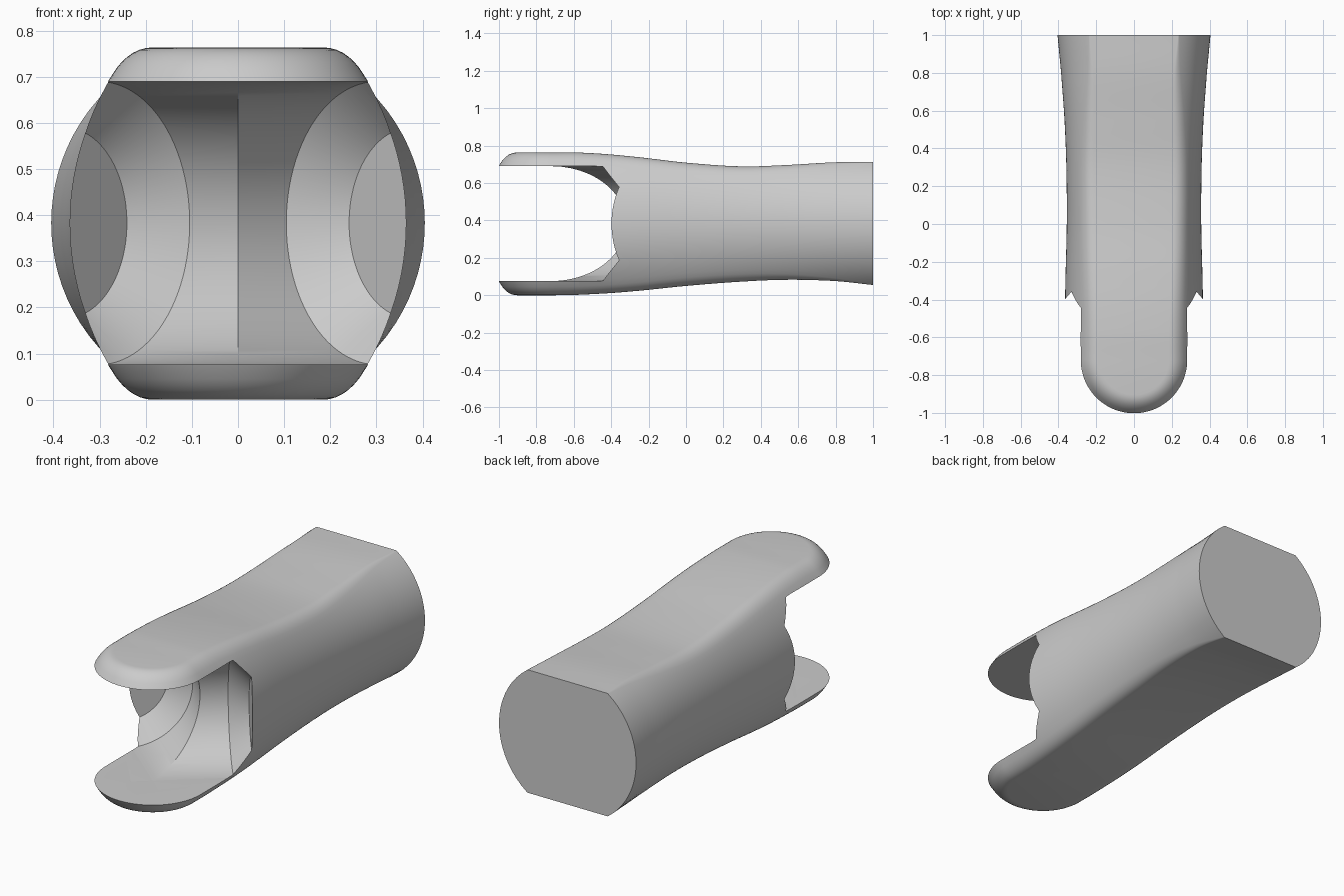
import bpy, bmesh
from math import sin, cos, pi, sqrt, radians
from mathutils import Vector, Matrix

if "Cube" in bpy.data.objects:
    bpy.data.objects.remove(bpy.data.objects["Cube"])

MID = 0.383          # height of the long axis
TIP = -0.72          # centre of the rounded fork ends
SLOT = 0.307         # half height of the fork slot
ALPHA = radians(40)  # tilt of the two slot barrels

grey = bpy.data.materials.new("plain_grey")
grey.use_nodes = True
grey.diffuse_color = (0.6, 0.6, 0.6, 1)
grey.node_tree.nodes["Principled BSDF"].inputs["Base Color"].default_value = (0.6, 0.6, 0.6, 1)


def make_object(name, bm):
    bmesh.ops.remove_doubles(bm, verts=bm.verts, dist=0.00005)
    bmesh.ops.recalc_face_normals(bm, faces=bm.faces)
    mesh = bpy.data.meshes.new(name)
    bm.to_mesh(mesh)
    bm.free()
    mesh.materials.append(grey)
    obj = bpy.data.objects.new(name, mesh)
    bpy.context.collection.objects.link(obj)
    return obj


# Stations along the handle: y, half width, side arc radius, top, bottom, edge rounding
STATIONS = [
    (-0.72, 0.367, 0.595, 0.763, 0.0, 0.045),
    (-0.55, 0.367, 0.595, 0.762, 0.004, 0.045),
    (-0.3, 0.363, 0.59, 0.743, 0.020, 0.045),
    (0.0, 0.356, 0.55, 0.709, 0.050, 0.045),
    (0.3, 0.358, 0.49, 0.689, 0.073, 0.04),
    (0.55, 0.368, 0.45, 0.697, 0.083, 0.03),
    (0.8, 0.386, 0.42, 0.711, 0.076, 0.015),
    (1.0, 0.405, 0.405, 0.712, 0.055, 0.002),
]


def smooth_stations(steps=7):
    pts = [Vector(s) for s in STATIONS]
    out = []
    for i in range(len(pts) - 1):
        a, b = pts[i], pts[i + 1]
        ta = (b - pts[i - 1]) / 2 if i else (b - a) * 0
        tb = (pts[i + 2] - a) / 2 if i + 2 < len(pts) else b - a
        for k in range(steps):
            t = k / steps
            p = (a * (2*t**3 - 3*t**2 + 1) + ta * (t**3 - 2*t**2 + t)
                 + b * (3*t**2 - 2*t**3) + tb * (t**3 - t**2))
            p[0] = a[0] + (b[0] - a[0]) * t
            out.append(p)
    return out + [pts[-1]]


def half_section(station):
    """Half outline from top centre to bottom centre as (x, z) pairs."""
    _, w, r, top, bottom, f = station

    def side(d):
        return w - r + sqrt(r * r - d * d)

    def corner(z, sign):
        d = abs(z - MID)
        start = Vector((side(d) - f, z))
        tip = Vector((side(d), z))
        end = Vector((side(d - f), z - sign * f))
        return [start * (1-t)**2 + tip * 2*t*(1-t) + end * t*t for t in [k / 6 for k in range(7)]]

    upper, lower = corner(top, 1), corner(bottom, -1)[::-1]
    z0, z1 = upper[-1].y, lower[0].y
    n = 24
    arc = []
    for k in range(1, n):
        z = z0 + (z1 - z0) * k / n
        arc.append(Vector((side(abs(z - MID)), z)))
    return [Vector((0, top))] + upper + arc + lower + [Vector((0, bottom))]


# Handle body: a rounded end swept about the tip, then a loft to the flat end
bm = bmesh.new()
stations = smooth_stations()
rows = []
nose = half_section(stations[0])
for k in range(24):
    a = pi / 2 * (1 - k / 24)
    rows.append([(p.x * cos(a), TIP - p.x * sin(a), p.y) for p in nose])
for s in stations:
    rows.append([(p.x, s[0], p.y) for p in half_section(s)])
grid = [[bm.verts.new(c) for c in row] for row in rows]
for a, b in zip(grid, grid[1:]):
    for i in range(len(a) - 1):
        bm.faces.new((a[i], a[i + 1], b[i + 1], b[i]))
bm.faces.new(grid[-1])
bmesh.ops.remove_doubles(bm, verts=bm.verts, dist=0.00005)
bmesh.ops.mirror(bm, geom=bm.verts[:] + bm.edges[:] + bm.faces[:], axis='X', merge_dist=0.0005)
body = make_object("forked_handle", bm)


# Slot cutters: two tilted barrels with coned ends, and an open-fronted prism
def barrel(name, side):
    axis = Vector((side * cos(ALPHA), sin(ALPHA), 0))
    rim = Vector((side * 0.302, -0.468, MID))
    turn = axis.to_track_quat('Z', 'Y').to_matrix()
    bm = bmesh.new()
    rings = []
    for along, r in ((-0.5, SLOT), (0, SLOT), (0.093, 0.206)):
        ring = []
        for k in range(96):
            a = 2 * pi * k / 96
            ring.append(bm.verts.new(rim + turn @ Vector((r * cos(a), r * sin(a), along))))
        rings.append(ring)
    for a, b in zip(rings, rings[1:]):
        for i in range(96):
            j = (i + 1) % 96
            bm.faces.new((a[i], a[j], b[j], b[i]))
    bm.faces.new(rings[0])
    bm.faces.new(rings[-1])
    return make_object(name, bm)


def prism():
    half = [(0, -0.721), (0.302, -0.468), (0.6, -0.468), (0.6, -1.2)]
    outline = half + [(-x, y) for x, y in half[:0:-1]]
    bm = bmesh.new()
    base = bm.faces.new([bm.verts.new((x, y, MID - SLOT)) for x, y in outline])
    up = bmesh.ops.extrude_face_region(bm, geom=[base])["geom"]
    verts = [v for v in up if isinstance(v, bmesh.types.BMVert)]
    bmesh.ops.translate(bm, verts=verts, vec=(0, 0, 2 * SLOT))
    return make_object("slot_cutter", bm)


cutters = [prism(), barrel("left_barrel_cutter", 1), barrel("right_barrel_cutter", -1)]
bpy.ops.object.select_all(action='DESELECT')
body.select_set(True)
bpy.context.view_layer.objects.active = body
for cutter in cutters:
    cutter.hide_render = True
    mod = body.modifiers.new("slot", 'BOOLEAN')
    mod.operation = 'DIFFERENCE'
    mod.solver = 'EXACT'
    mod.object = cutter
    bpy.ops.object.modifier_apply(modifier=mod.name)
for cutter in cutters:
    bpy.data.objects.remove(cutter)

bpy.ops.object.shade_smooth_by_angle(angle=radians(28))
